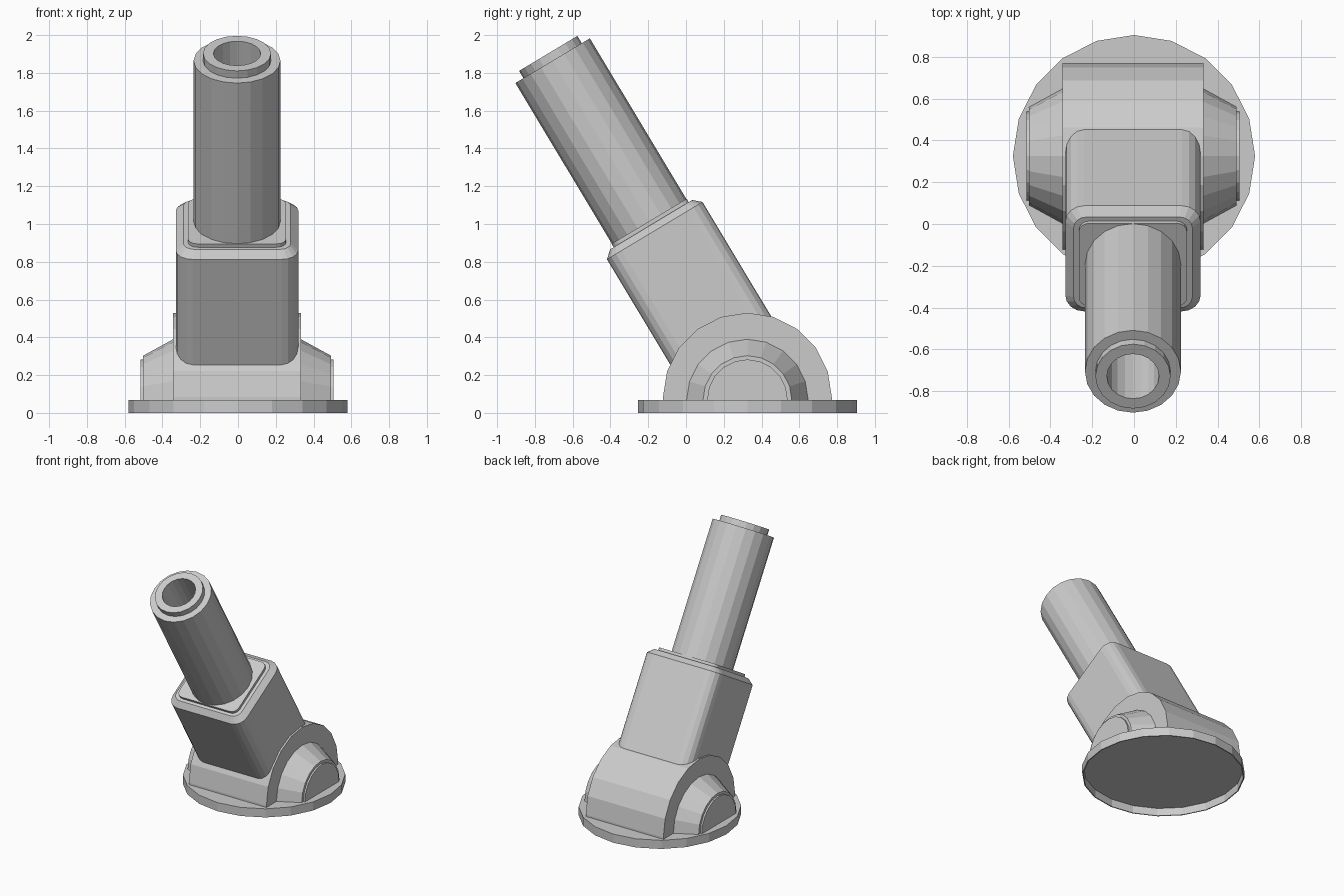
import bpy, bmesh
from math import sin, cos, pi, radians
from mathutils import Matrix, Vector

if "Cube" in bpy.data.objects:
    bpy.data.objects.remove(bpy.data.objects["Cube"])

CX = -0.005                                   # slight sideways offset of the upper parts
TILT = Matrix.Rotation(radians(31), 4, 'X')   # lean of the arm towards the front


def loft(name, rings, matrix=Matrix()):
    """Skin a list of equal-length rings and cap both ends."""
    bm = bmesh.new()
    vs = [[bm.verts.new(matrix @ Vector(p)) for p in r] for r in rings]
    n = len(rings[0])
    for a, b in zip(vs, vs[1:]):
        for i in range(n):
            j = (i + 1) % n
            bm.faces.new((a[i], a[j], b[j], b[i]))
    bm.faces.new(vs[0][::-1])
    bm.faces.new(vs[-1])
    bmesh.ops.recalc_face_normals(bm, faces=bm.faces)
    me = bpy.data.meshes.new(name)
    bm.to_mesh(me)
    bm.free()
    ob = bpy.data.objects.new(name, me)
    bpy.context.collection.objects.link(ob)
    return ob


def circle(r, z, cx=0.0, cy=0.0, n=20):
    return [(cx + r * cos(2 * pi * i / n), cy + r * sin(2 * pi * i / n), z) for i in range(n)]


def rounded_rect(hx, hy, rad, z, cy, seg=4):
    pts = []
    for k, (sx, sy) in enumerate(((1, 1), (-1, 1), (-1, -1), (1, -1))):
        for i in range(seg + 1):
            a = pi / 2 * (k + i / seg)
            pts.append((CX + sx * (hx - rad) + rad * cos(a),
                        cy + sy * (hy - rad) + rad * sin(a), z))
    return pts


def arch(r, x, cz, cy=0.325, n=10, foot=0.064):
    """Half-round outline in the YZ plane, standing on the base."""
    pts = [(x, cy + r * cos(pi * i / n), cz + r * sin(pi * i / n)) for i in range(n + 1)]
    return [(x, cy + r, foot)] + pts + [(x, cy - r, foot)]


# round base plate, hollow underneath
loft("base_plate", [circle(r, z, cy=0.325) for r, z in (
    (0.572, 0.06), (0.572, 0), (0.58, 0), (0.58, 0.068))])

# half-round hinge body across the base
loft("hinge_body", [arch(0.447, CX - 0.338, 0.083), arch(0.447, CX + 0.338, 0.083)])

# tapered hubs and end caps on both sides
for side, s in (("left", -1), ("right", 1)):
    loft("hub_" + side, [arch(0.322, CX + s * 0.3, 0.068),
                         arch(0.322, CX + s * 0.338, 0.068),
                         arch(0.235, CX + s * 0.497, 0.068)])
    loft("hub_cap_" + side, [arch(0.213, CX + s * 0.48, 0.07),
                             arch(0.213, CX + s * 0.51, 0.07)])

# leaning block with bevelled top
V = 0.355
loft("arm_block", [rounded_rect(0.324, 0.295, 0.09, 0.1, V),
                   rounded_rect(0.324, 0.295, 0.09, 0.912, V),
                   rounded_rect(0.284, 0.254, 0.06, 0.949, V)], TILT)

# thin plate under the tube
loft("collar_plate", [rounded_rect(0.259, 0.232, 0.05, 0.93, V),
                      rounded_rect(0.259, 0.232, 0.05, 0.97, V)], TILT)

# hollow tube with stepped mouth
loft("tube", [circle(r, z, CX, V) for r, z in (
    (0.23, 0.95), (0.23, 1.962), (0.18, 1.962), (0.18, 2.007),
    (0.125, 2.007), (0.125, 1.0))], TILT)
